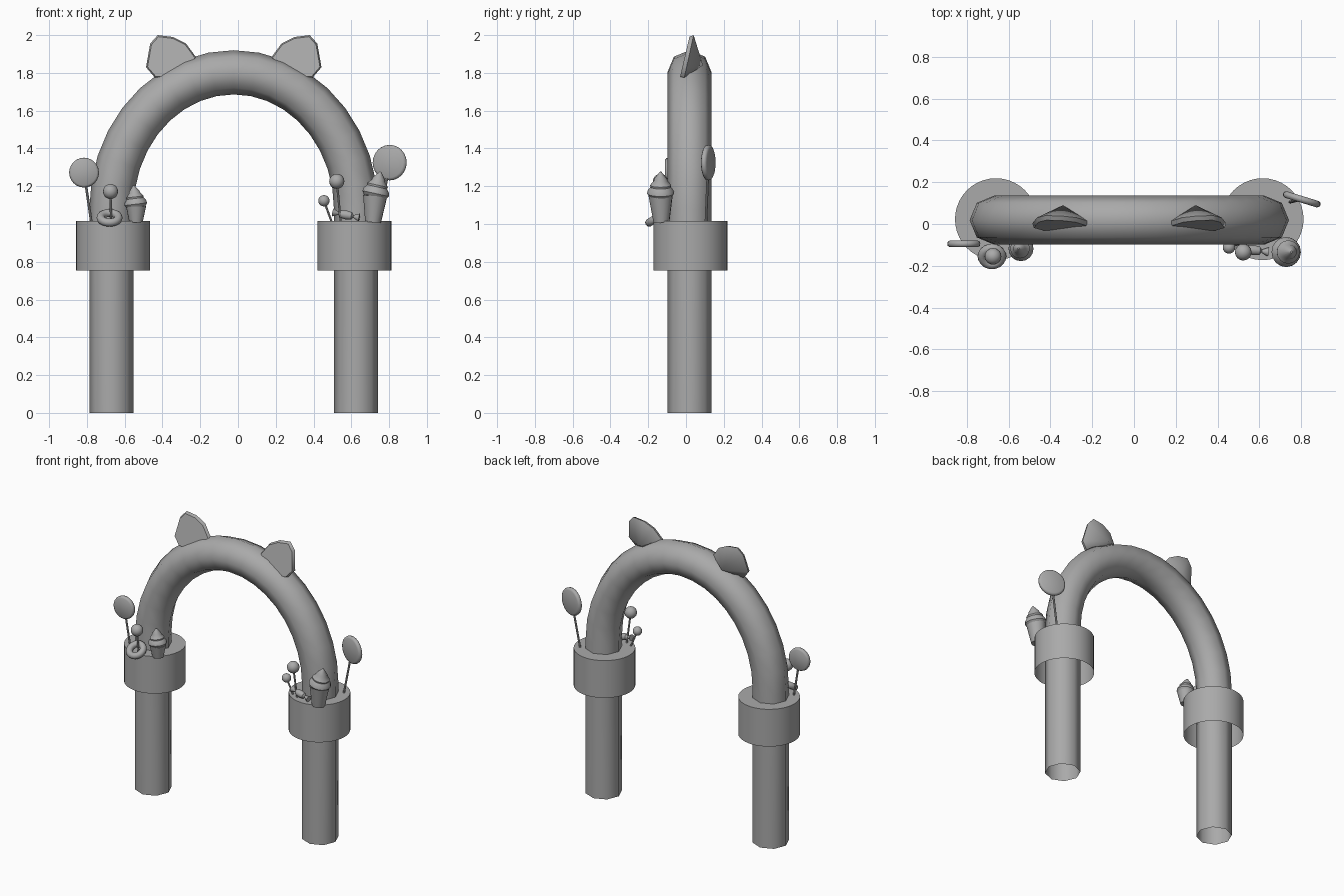
import bpy, bmesh
from math import sin, cos, pi, radians, atan2
from mathutils import Vector, Matrix

if "Cube" in bpy.data.objects:
    bpy.data.objects.remove(bpy.data.objects["Cube"])

CX, CY, SPAN = -0.0225, 0.0185, 0.6475

# One darker grey for the whole model
GREY = bpy.data.materials.new("dark_grey")
GREY.diffuse_color = (0.4, 0.4, 0.4, 1)
GREY.use_nodes = True
GREY.node_tree.nodes["Principled BSDF"].inputs["Base Color"].default_value = GREY.diffuse_color


def finish(name, bm, angle=40):
    bmesh.ops.recalc_face_normals(bm, faces=bm.faces)
    me = bpy.data.meshes.new(name)
    bm.to_mesh(me)
    bm.free()
    me.materials.append(GREY)
    ob = bpy.data.objects.new(name, me)
    bpy.context.collection.objects.link(ob)
    bpy.ops.object.select_all(action='DESELECT')
    ob.select_set(True)
    bpy.context.view_layer.objects.active = ob
    bpy.ops.object.shade_smooth_by_angle(angle=radians(angle))
    return ob


def bridge(bm, rings, loop=False):
    n = len(rings[0])
    pairs = list(zip(rings, rings[1:])) + ([(rings[-1], rings[0])] if loop else [])
    for a, b in pairs:
        for i in range(n):
            bm.faces.new((a[i], a[(i + 1) % n], b[(i + 1) % n], b[i]))


def lathe(name, profile, base, axis=(0, 0, 1), sides=16, caps=(True, True), angle=40):
    """Revolve (radius, height) points about an axis through base."""
    q = Vector(axis).to_track_quat('Z', 'Y')
    bm = bmesh.new()
    rings = [[bm.verts.new(Vector(base) + q @ Vector((r * cos(2 * pi * i / sides),
              r * sin(2 * pi * i / sides), h))) for i in range(sides)] for r, h in profile]
    bridge(bm, rings)
    if caps[0]:
        bm.faces.new(rings[0])
    if caps[1]:
        bm.faces.new(rings[-1])
    return finish(name, bm, angle)


def stick(name, a, b, r=0.007):
    d = Vector(b) - Vector(a)
    lathe(name, [(r, 0), (r, d.length)], a, d, 8)


def ball(name, c, r):
    bm = bmesh.new()
    bmesh.ops.create_uvsphere(bm, u_segments=16, v_segments=10, radius=r,
                              matrix=Matrix.Translation(c))
    finish(name, bm, 60)


# Arch with both legs: one octagonal tube, open at the feet
bm = bmesh.new()
a, z0, r, N = SPAN, 1.08, 0.117, 18
h = 1.803 - z0
path = [(-a, 0, pi)]
for i in range(N + 1):
    t = pi - pi * i / N
    path.append((a * cos(t), z0 + h * sin(t), atan2(sin(t) / h, cos(t) / a)))
path.append((a, 0, 0))
rings = []
for x, z, n in path:
    rings.append([bm.verts.new((CX + x + r * cos(k * pi / 4) * cos(n),
                                CY + r * sin(k * pi / 4),
                                z + r * cos(k * pi / 4) * sin(n))) for k in range(8)])
bridge(bm, rings)
finish("arch_and_legs", bm, 60)

# Collars, open underneath
for side, x in (("left", -0.661), ("right", 0.616)):
    lathe("collar_" + side, [(0.196, 0.754), (0.196, 1.015)], (x, 0.023, 0),
          sides=40, caps=(False, True))

# Ears: slanted front plate, thin rim, pointed back
outline = [(-0.44, 1.775), (-0.487, 1.83), (-0.465, 1.955), (-0.425, 2.0),
           (-0.345, 1.99), (-0.275, 1.955), (-0.22, 1.88), (-0.33, 1.78)]
for side, s in (("left", 1), ("right", -1)):
    bm = bmesh.new()

    def ear_ring(scale, dy):
        pts = []
        for x, z in outline:
            px, pz = -0.35 + (x + 0.35) * scale, 1.86 + (z - 1.86) * scale
            pts.append(bm.verts.new((CX + s * (px - CX), -0.03 + dy + (z - 1.78) * 0.22, pz)))
        return pts
    front, back = ear_ring(0.94, 0), ear_ring(1, 0.022)
    bridge(bm, [front, back])
    bm.faces.new(front)
    tip = bm.verts.new((CX + s * (-0.34 - CX), 0.09, 1.84))
    for i in range(8):
        bm.faces.new((back[i], back[(i + 1) % 8], tip))
    finish("ear_" + side, bm, 50)

# Round flat lollipops
for side, c, r, foot, rot in (("left", (-0.815, -0.095, 1.272), 0.079, (-0.775, -0.085, 1.0), 0),
                              ("right", (0.803, 0.118, 1.325), 0.094, (0.745, 0.105, 1.0), -17)):
    ax = (-sin(radians(rot)), cos(radians(rot)), 0)
    lathe("lollipop_" + side, [(r * 0.85, -0.016), (r * 0.97, -0.01), (r, 0),
          (r * 0.97, 0.01), (r * 0.85, 0.016)], c, ax, 24, angle=60)
    stick("lollipop_stick_" + side, foot, c)

# Ball pops
for i, (c, r, foot) in enumerate((((-0.675, -0.155, 1.172), 0.04, (-0.672, -0.14, 1.0)),
                                  ((0.523, -0.135, 1.226), 0.04, (0.545, -0.12, 1.0)),
                                  ((0.455, -0.112, 1.123), 0.03, (0.50, -0.095, 1.0)))):
    ball("ball_pop_%d" % (i + 1), c, r)
    stick("ball_pop_stick_%d" % (i + 1), foot, c, 0.006)

# Cupcakes: tapered cup and topping of tilted tiers
for side, base, k, f, ax, tilt in (
        ("left", (-0.54, -0.115, 1.01), 0.84, 0.085, (0, -0.03, 1), (-0.12, 0, 1)),
        ("right", (0.715, -0.13, 1.01), 1.0, 0.14, (0.08, -0.03, 1), (0.22, 0, 1))):
    lathe("cup_" + side, [(0.042 * k, 0), (0.064 * k, f)], base, ax, 16)
    top = Vector(base) + Vector(ax).normalized() * f
    lathe("topping_" + side, [(0.06 * k, -0.005), (0.072 * k, 0.012 * k),
          (0.068 * k, 0.03 * k), (0.054 * k, 0.048 * k), (0.056 * k, 0.058 * k),
          (0.036 * k, 0.082 * k), (0.034 * k, 0.092 * k), (0.004, 0.13 * k)],
          top, tilt, 16)

# Leaning ring biscuit
bm = bmesh.new()
m = Matrix.Translation((-0.68, -0.155, 1.033)) @ Matrix.Rotation(radians(33), 4, 'X')
rings = [[bm.verts.new(m @ Vector(((0.047 + 0.022 * cos(v)) * cos(u),
          (0.047 + 0.022 * cos(v)) * sin(u), 0.022 * sin(v))))
          for v in [2 * pi * j / 10 for j in range(10)]]
         for u in [2 * pi * i / 20 for i in range(20)]]
bridge(bm, rings, True)
finish("ring_biscuit", bm, 60)

# Wrapped sweet: round body with flared ends
lathe("wrapped_sweet", [(0.022, -0.072), (0.007, -0.04), (0.02, -0.03), (0.024, 0),
      (0.02, 0.03), (0.007, 0.04), (0.022, 0.072)], (0.572, -0.125, 1.048),
      (1, -0.12, -0.2), 12)
